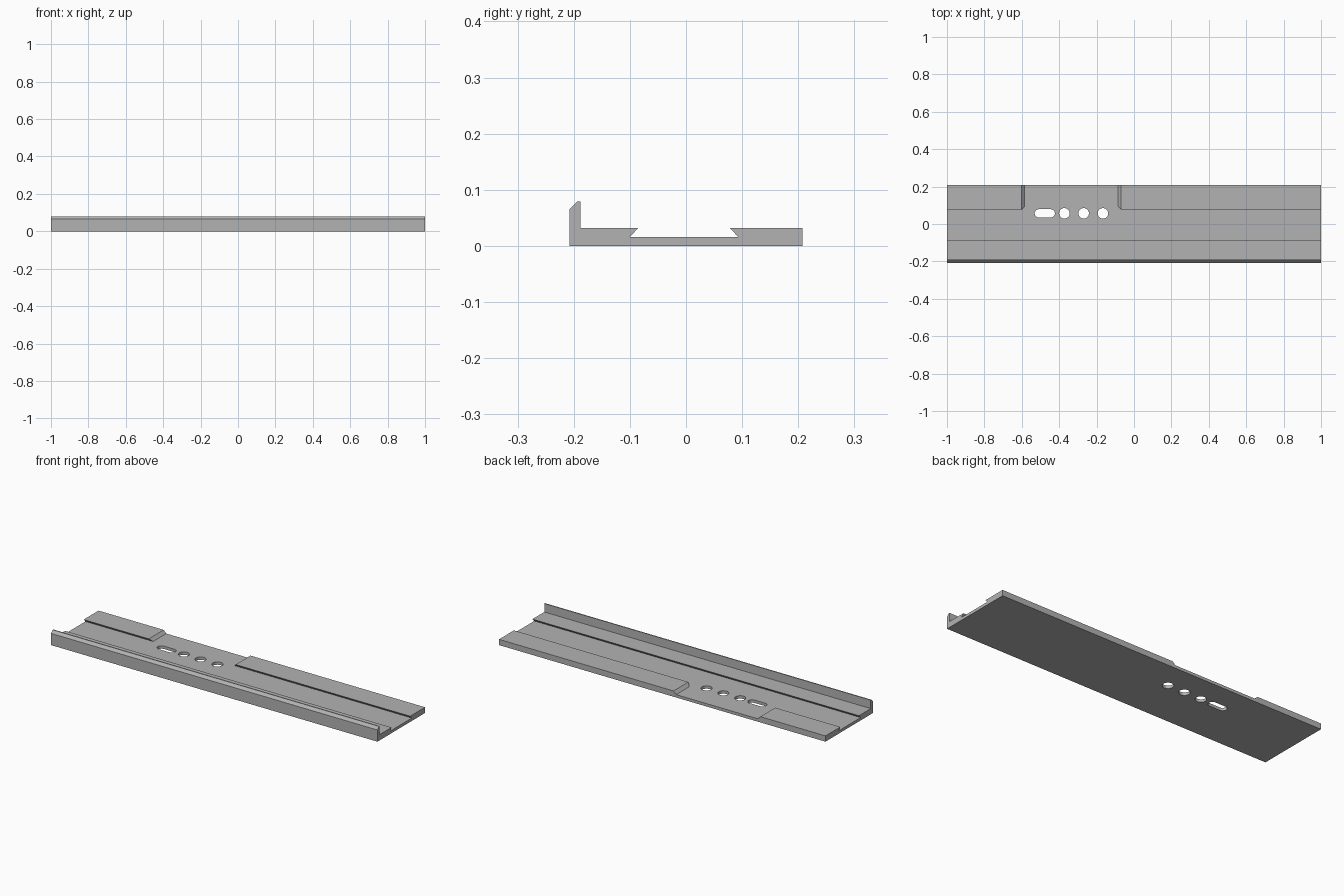
import bpy
import bmesh
from math import cos, sin, pi, radians
from mathutils import Vector

default = bpy.data.objects.get("Cube")
if default:
    bpy.data.objects.remove(default, do_unlink=True)

FLOOR, RAIL, LIP = 0.016, 0.032, 0.079
BACK = 0.208

metal = bpy.data.materials.new("grey metal")
metal.use_nodes = True
GREY = (0.45, 0.45, 0.45, 1)
metal.diffuse_color = GREY
metal.node_tree.nodes["Principled BSDF"].inputs["Base Color"].default_value = GREY


def prism(name, outline, sweep):
    """Solid made by sweeping a closed outline along a vector."""
    bm = bmesh.new()
    face = bm.faces.new([bm.verts.new(p) for p in outline])
    result = bmesh.ops.extrude_face_region(bm, geom=[face])
    moved = [v for v in result["geom"] if isinstance(v, bmesh.types.BMVert)]
    bmesh.ops.translate(bm, verts=moved, vec=Vector(sweep))
    bmesh.ops.recalc_face_normals(bm, faces=bm.faces)
    mesh = bpy.data.meshes.new(name)
    bm.to_mesh(mesh)
    bm.free()
    mesh.materials.append(metal)
    obj = bpy.data.objects.new(name, mesh)
    bpy.context.collection.objects.link(obj)
    return obj


def slot_outline(x, y, radius, half_length=0, steps=16):
    """Round hole, or a slot when half_length is given."""
    points = []
    for side, start in ((1, -pi / 2), (-1, pi / 2)):
        count = steps + 1 if half_length else steps
        for i in range(count):
            a = start + pi * i / steps
            points.append((x + side * half_length + radius * cos(a),
                           y + radius * sin(a), -0.05))
    return points


# Rail body: front lip with chamfer, two dovetail rails, sunken channel
section = [(-BACK, 0), (BACK, 0), (BACK, RAIL), (0.078, RAIL), (0.093, FLOOR),
           (-0.1, FLOOR), (-0.085, RAIL), (-0.188, RAIL), (-0.188, LIP),
           (-0.194, LIP), (-BACK, 0.065)]
body = prism("rail_body", [(-1, y, z) for y, z in section], (2, 0, 0))

# Gap in the back rail with sloped ends
slope = 0.016
gap = [(-0.585, FLOOR), (-0.085, FLOOR), (-0.069 + slope, RAIL + slope),
       (-0.601 - slope, RAIL + slope)]
cutters = [prism("rail_gap_cutter", [(x, 0.04, z) for x, z in gap], (0, 0.3, 0))]

# Mounting slot and three round holes
cutters.append(prism("slot_cutter", slot_outline(-0.477, 0.057, 0.022, 0.032),
                     (0, 0, 0.2)))
for x in (-0.372, -0.269, -0.166):
    cutters.append(prism("hole_cutter", slot_outline(x, 0.057, 0.028), (0, 0, 0.2)))

bpy.context.view_layer.objects.active = body
body.select_set(True)
for cutter in cutters:
    mod = body.modifiers.new(cutter.name, "BOOLEAN")
    mod.operation = "DIFFERENCE"
    mod.solver = "EXACT"
    mod.object = cutter
    bpy.ops.object.modifier_apply(modifier=mod.name)
    bpy.data.objects.remove(cutter, do_unlink=True)

bpy.ops.object.shade_smooth_by_angle(angle=radians(30))
